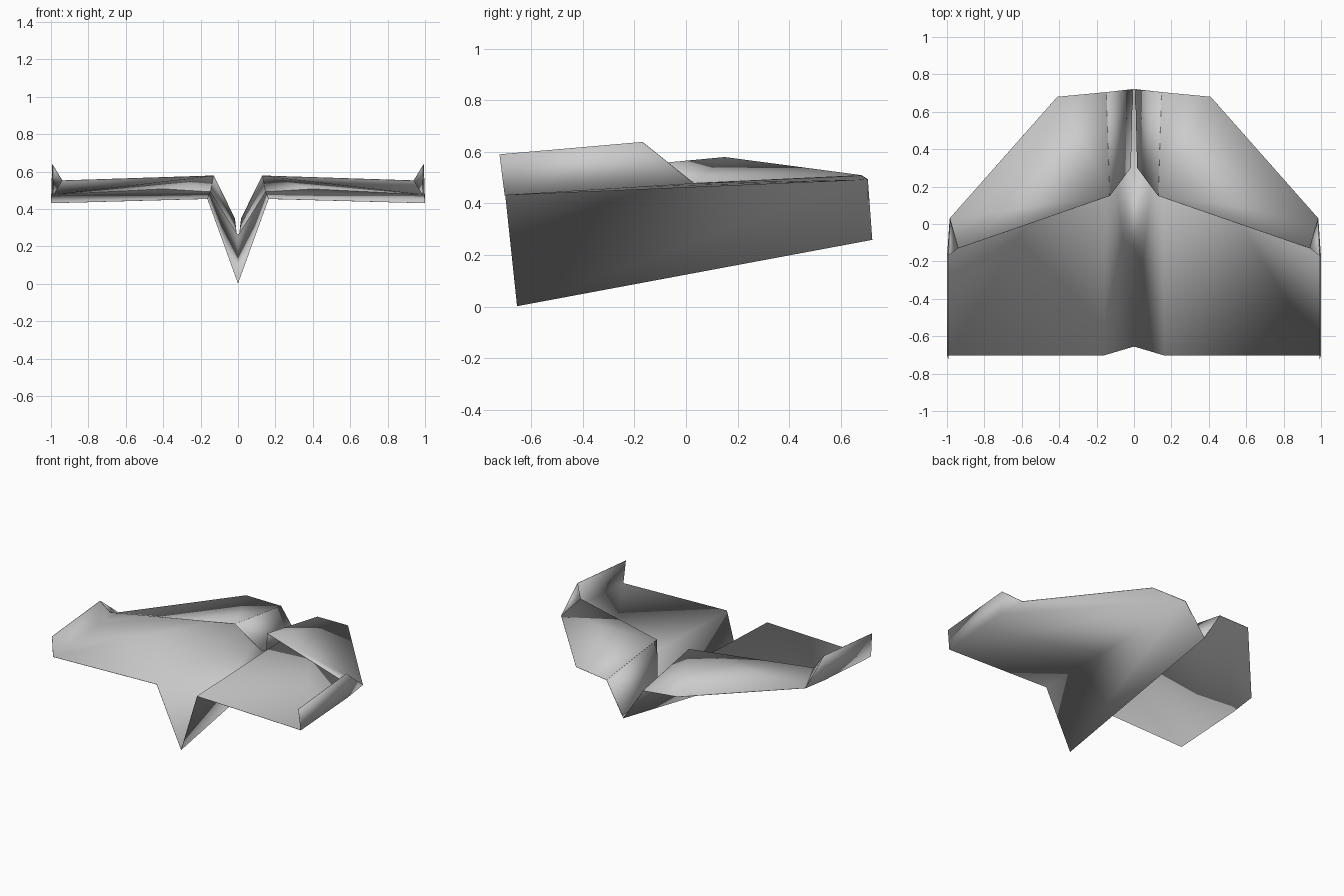
import bpy
import bmesh

cube = bpy.data.objects.get("Cube")
if cube:
    bpy.data.objects.remove(cube, do_unlink=True)

# One plain paper colour
paper = bpy.data.materials.new("light grey paper")
paper.use_nodes = True
grey = (0.6, 0.6, 0.6, 1)
paper.diffuse_color = grey
paper.node_tree.nodes["Principled BSDF"].inputs["Base Color"].default_value = grey

# Named corners of the left half of the folded sheet
corner = {
    "keel_front": (0, -0.655, 0.003),
    "keel_back": (0, 0.722, 0.26),
    "root_front": (0.163, -0.703, 0.455),
    "root_back": (0.147, 0.705, 0.492),
    "tip_front": (0.998, -0.703, 0.432),
    "tip_mid": (0.998, -0.165, 0.465),
    "tip_back": (0.985, 0.03, 0.478),
    "tail_corner": (0.41, 0.68, 0.508),
    "fin_front": (0.992, -0.723, 0.59),
    "fin_back": (0.992, -0.17, 0.638),
    "flap_outer": (0.94, -0.13, 0.552),
    "flap_inner": (0.13, 0.15, 0.578),
    "pleat_low": (0.018, 0.3, 0.35),
    "pleat_back": (0.008, 0.72, 0.27),
}


def fold(name, *faces):
    """Make one smooth folded paper part, mirrored across x, with thin cut edges."""
    mesh = bpy.data.meshes.new(name)
    bm = bmesh.new()
    verts = {}
    for face in faces:
        names = face.split()
        for n in names:
            if n not in verts:
                verts[n] = bm.verts.new(corner[n])
        bm.faces.new([verts[n] for n in names]).smooth = True
    bm.to_mesh(mesh)
    bm.free()
    mesh.materials.append(paper)
    obj = bpy.data.objects.new(name, mesh)
    bpy.context.collection.objects.link(obj)
    obj.modifiers.new("Mirror", 'MIRROR')
    thickness = obj.modifiers.new("Paper thickness", 'SOLIDIFY')
    thickness.thickness = 0.003
    thickness.offset = 0


# Main sheet: V-shaped body, lower wing layer and turned-up tips
fold("body_and_wings",
     "keel_front keel_back root_back root_front",
     "root_front root_back tip_front",
     "tip_front root_back tip_mid",
     "tip_mid root_back tip_back",
     "tip_back root_back tail_corner",
     "tip_front tip_mid fin_back fin_front",
     "tip_mid tip_back fin_back")

# Upper layer folded over the wing, open along its front edge
fold("folded_flaps",
     "flap_inner flap_outer tip_back",
     "flap_inner tip_back tail_corner",
     "flap_inner tail_corner root_back")

# Small fold joining each flap to its turned-up tip
fold("tip_folds", "tip_back fin_back flap_outer")

# Pleat dropping from the flap into the body
fold("inner_pleats",
     "flap_inner root_back pleat_back",
     "flap_inner pleat_back pleat_low")
